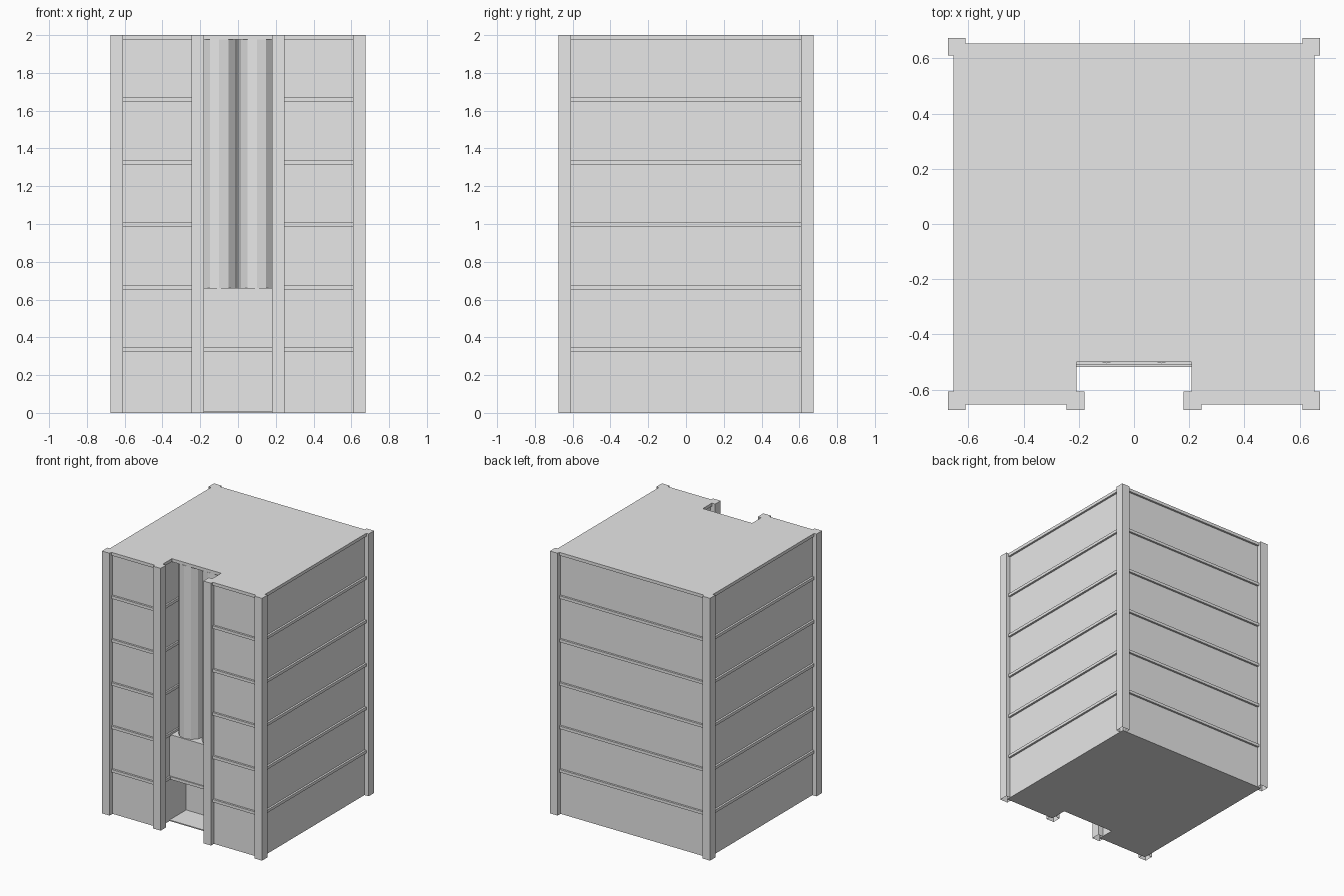
import bpy
import bmesh
from math import pi

cube = bpy.data.objects.get("Cube")
if cube:
    bpy.data.objects.remove(cube, do_unlink=True)

GREY = (0.8, 0.8, 0.8, 1.0)
concrete = bpy.data.materials.new("light_grey_concrete")
concrete.use_nodes = True
concrete.diffuse_color = GREY
concrete.node_tree.nodes["Principled BSDF"].inputs["Base Color"].default_value = GREY


def finish(name, bm):
    bmesh.ops.recalc_face_normals(bm, faces=bm.faces)
    mesh = bpy.data.meshes.new(name)
    bm.to_mesh(mesh)
    bm.free()
    mesh.materials.append(concrete)
    obj = bpy.data.objects.new(name, mesh)
    bpy.context.collection.objects.link(obj)
    return obj


def prism(name, outline, z0, z1):
    """Extrude a plan outline upward."""
    bm = bmesh.new()
    face = bm.faces.new([bm.verts.new((x, y, z0)) for x, y in outline])
    bottom = bmesh.ops.extrude_face_region(bm, geom=[face], use_keep_orig=True)
    for v in bottom["geom"]:
        if isinstance(v, bmesh.types.BMVert):
            v.co.z = z1
    return finish(name, bm)


def box(name, x0, x1, y0, y1, z0, z1, open_bottom=False):
    obj = prism(name, [(x0, y0), (x1, y0), (x1, y1), (x0, y1)], z0, z1)
    if open_bottom:
        bm = bmesh.new()
        bm.from_mesh(obj.data)
        low = [f for f in bm.faces if all(v.co.z < z0 + 0.001 for v in f.verts)]
        bmesh.ops.delete(bm, geom=low, context="FACES_ONLY")
        bm.to_mesh(obj.data)
        bm.free()
    return obj


def notched(half, notch_x, notch_y):
    """Square plan with a rectangular bay cut into its front."""
    right = [(notch_x, notch_y), (notch_x, -half), (half, -half), (half, half)]
    return right + [(-x, y) for x, y in reversed(right)]


WALL, SLAB = 0.64, 0.655
BAY_WALL, BAY_SLAB = 0.22, 0.208
BAY_BACK, BAY_FRONT = -0.31, -0.51
STOREY, BAND = 0.331, 0.022

# Main walls, with a deep bay in the front
prism("walls", notched(WALL, BAY_WALL, BAY_BACK), 0, 1.985)

# Floor bands wrap the walls and the bay sides
for i in range(1, 6):
    z = i * STOREY - 0.008
    prism(f"floor_band_{i}", notched(SLAB, BAY_SLAB, BAY_BACK), z, z + BAND)
prism("roof_slab", notched(SLAB, BAY_SLAB, -0.5), 1.976, 2.0)

# Entrance floor, panel and lintel inside the bay
box("entrance_floor", -BAY_WALL, BAY_WALL, BAY_FRONT, BAY_BACK, 0, 0.008)
box("entrance_panel", -BAY_WALL, BAY_WALL, BAY_FRONT, BAY_BACK, 0.323, 0.66)
box("entrance_lintel", -BAY_WALL, BAY_WALL, -0.518, BAY_BACK, 0.323, 0.345)

# Posts at the corners and beside the bay
for side, s in (("left", 1), ("right", -1)):
    for name, a, b, front in (("front_corner_post", 0.61, 0.675, True),
                              ("back_corner_post", 0.61, 0.675, False),
                              ("bay_post", 0.18, 0.245, True)):
        x0, x1 = sorted((s * a, s * b))
        y0, y1 = (-0.675, -0.608) if front else (0.61, 0.675)
        box(f"{side}_{name}", x0, x1, y0, y1, 0, 2.0, open_bottom=True)

    # Round shaft standing on the entrance panel
    bm = bmesh.new()
    bmesh.ops.create_cone(bm, cap_ends=True, segments=12, radius1=0.097,
                          radius2=0.097, depth=1.32)
    shaft = finish(f"{side}_shaft", bm)
    shaft.location = (s * 0.1, -0.408, 1.318)
